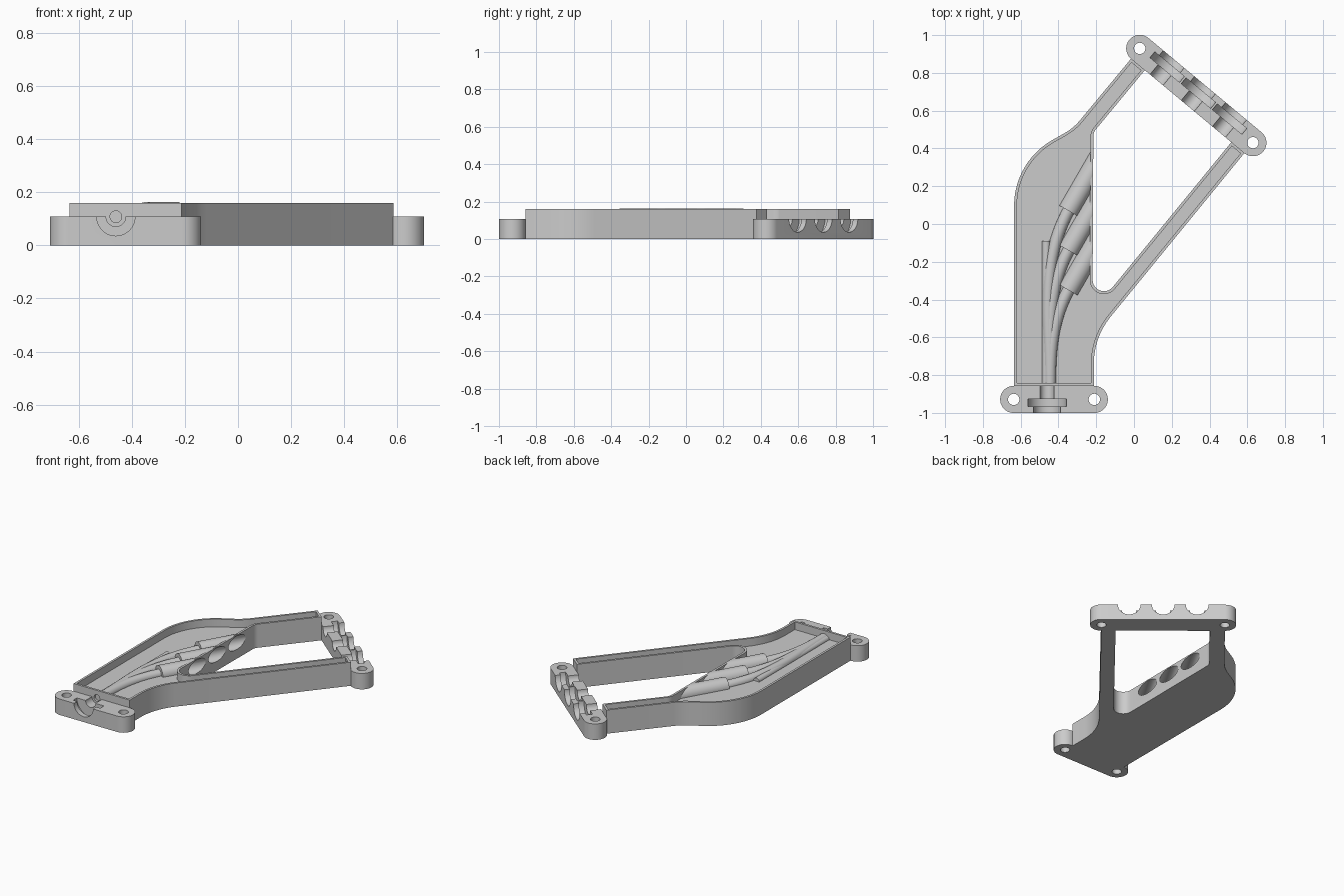
import bpy, bmesh, math
from mathutils import Vector

if "Cube" in bpy.data.objects:
    bpy.data.objects.remove(bpy.data.objects["Cube"], do_unlink=True)

grey = bpy.data.materials.new("plain grey")
grey.use_nodes = True
COLOUR = (0.6, 0.6, 0.6, 1)
grey.diffuse_color = COLOUR
grey.node_tree.nodes["Principled BSDF"].inputs["Base Color"].default_value = COLOUR

SPLIT = 0.108   # height of the parting plane
TOP = 0.16      # height of the rim


def add(name, bm):
    bmesh.ops.recalc_face_normals(bm, faces=bm.faces)
    mesh = bpy.data.meshes.new(name)
    bm.to_mesh(mesh)
    bm.free()
    mesh.materials.append(grey)
    obj = bpy.data.objects.new(name, mesh)
    bpy.context.collection.objects.link(obj)
    return obj


def select(obj):
    bpy.ops.object.select_all(action="DESELECT")
    obj.select_set(True)
    bpy.context.view_layer.objects.active = obj


def smooth(obj):
    select(obj)
    bpy.ops.object.shade_smooth_by_angle(angle=math.radians(30))


def rounded(corners, steps=12):
    """Closed outline with an arc of the given radius at each corner."""
    out = []
    for i, (x, y, r) in enumerate(corners):
        p = Vector((x, y, 0))
        if r == 0:
            out.append(p)
            continue
        before, after = corners[i - 1], corners[(i + 1) % len(corners)]
        d1 = (Vector((before[0], before[1], 0)) - p).normalized()
        d2 = (Vector((after[0], after[1], 0)) - p).normalized()
        half = d1.angle(d2) / 2
        centre = p + (d1 + d2).normalized() * r / math.sin(half)
        v1 = (p + d1 * r / math.tan(half) - centre).normalized()
        v2 = (p + d2 * r / math.tan(half) - centre).normalized()
        out += [centre + v1.slerp(v2, k / steps).normalized() * r for k in range(steps + 1)]
    return out


def top_verts(geom):
    return [v for v in geom if isinstance(v, bmesh.types.BMVert)]


def extrude(outline, height):
    """Prism on the ground; returns the bmesh and its top face."""
    bm = bmesh.new()
    base = bm.faces.new([bm.verts.new(p) for p in outline])
    ext = bmesh.ops.extrude_face_region(bm, geom=[base], use_keep_orig=True)["geom"]
    bmesh.ops.translate(bm, verts=top_verts(ext), vec=(0, 0, height))
    bmesh.ops.recalc_face_normals(bm, faces=bm.faces)
    return bm, next(f for f in ext if isinstance(f, bmesh.types.BMFace))


def rod(p0, p1, r):
    """Cylinder between two points."""
    p0, p1 = Vector(p0), Vector(p1)
    bm = bmesh.new()
    bmesh.ops.create_cone(bm, cap_ends=True, segments=40, radius1=r, radius2=r,
                          depth=(p1 - p0).length)
    turn = (p1 - p0).to_track_quat("Z", "Y").to_matrix()
    bmesh.ops.rotate(bm, verts=bm.verts, matrix=turn)
    bmesh.ops.translate(bm, verts=bm.verts, vec=(p0 + p1) / 2)
    return bm


def cut(obj, p0, p1, r):
    """Bore a round hole through an object."""
    cutter = add("cutter", rod(p0, p1, r))
    cutter.hide_render = True
    mod = obj.modifiers.new("bore", "BOOLEAN")
    mod.operation, mod.solver, mod.object = "DIFFERENCE", "EXACT", cutter
    select(obj)
    bpy.ops.object.modifier_apply(modifier=mod.name)
    bpy.data.objects.remove(cutter, do_unlink=True)


def flange(name, centre, along, out, span, ports):
    """Capsule plate with two screw holes and stepped half-round ports."""
    c, a, o = Vector(centre), Vector(along).normalized(), Vector(out).normalized()
    w = 0.0715
    signs = ((-1, -1), (1, -1), (1, 1), (-1, 1))
    pts = [c + a * s * (span + w) + o * t * w for s, t in signs]
    obj = add(name, extrude(rounded([(p.x, p.y, w - 0.0005) for p in pts]), SPLIT)[0])
    for s in (-1, 1):
        p = c + a * span * s
        cut(obj, p - Vector((0, 0, 0.1)), p + Vector((0, 0, 0.3)), 0.03)
    for offset, bore in ports:
        p = c + a * offset + Vector((0, 0, SPLIT))
        for start, end, r in ((-0.1, 0.02, bore), (-0.003, 0.037, 0.102), (0.03, 0.1, 0.072)):
            cut(obj, p + o * start, p + o * end, r)
    smooth(obj)


# Tray with two arms: the top face is inset and sunk to leave a thin rim
corners = [
    (-0.635, -0.857, 0), (-0.635, 0.33, 0.4), (-0.32, 0.508, 0.3),
    (-0.015, 0.876, 0), (0.058, 0.815, 0), (-0.215, 0.485, 0.06),
    (-0.22, -0.465, 0.06), (0.516, 0.434, 0), (0.585, 0.376, 0),
    (-0.213, -0.60, 0.4), (-0.213, -0.857, 0),
]
bm, top = extrude(rounded(corners), TOP)
bmesh.ops.inset_region(bm, faces=[top], thickness=0.015, use_even_offset=True)
sunk = bmesh.ops.extrude_discrete_faces(bm, faces=[top])["faces"]
bmesh.ops.translate(bm, verts=sunk[0].verts[:], vec=(0, 0, SPLIT - TOP))
tray = add("tray", bm)
cut(tray, (-0.46, -0.9, SPLIT), (-0.46, -0.8, SPLIT), 0.022)

# Outlet sleeves, trimmed flush with the inner wall and bored
axis = Vector((0.5, 0.866, 0))
starts = [Vector((-0.347, y, SPLIT)) for y in (0.07, -0.14, -0.35)]
for i, p in enumerate(starts):
    bm = rod(p, p + axis * 0.45, 0.055)
    cap = bmesh.ops.bisect_plane(bm, geom=bm.verts[:] + bm.edges[:] + bm.faces[:],
                                 plane_co=(-0.221, 0, 0), plane_no=(1, 0, 0),
                                 clear_outer=True)["geom_cut"]
    bmesh.ops.contextual_create(bm, geom=[e for e in cap if isinstance(e, bmesh.types.BMEdge)])
    sleeve = add(f"outlet_sleeve_{i + 1}", bm)
    for part in (sleeve, tray):
        cut(part, p + axis * 0.06, p + axis * 0.42, 0.045)
    smooth(sleeve)
smooth(tray)

# Curved feed pipes from the inlet to each sleeve
for i, p in enumerate(starts):
    curve = bpy.data.curves.new(f"feed_pipe_{i + 1}", "CURVE")
    curve.dimensions = "3D"
    curve.bevel_depth, curve.bevel_resolution = 0.032, 6
    curve.resolution_u, curve.use_fill_caps = 24, True
    spline = curve.splines.new("BEZIER")
    spline.bezier_points.add(1)
    begin, end = Vector((-0.445, -0.842, SPLIT)), p + axis * 0.02
    reach = (end - begin).length * 0.36
    for knot, co, way in zip(spline.bezier_points, (begin, end), (Vector((0, 1, 0)), axis)):
        knot.handle_left_type = knot.handle_right_type = "FREE"
        knot.co = co
        knot.handle_left, knot.handle_right = co - way * reach, co + way * reach
    curve.materials.append(grey)
    pipe = bpy.data.objects.new(curve.name, curve)
    bpy.context.collection.objects.link(pipe)
    select(pipe)
    bpy.ops.object.convert(target="MESH")
    smooth(bpy.context.view_layer.objects.active)

# Straight blind pipe beside them
smooth(add("straight_pipe", rod((-0.465, -0.842, SPLIT), (-0.465, -0.09, SPLIT), 0.022)))

# End flanges
flange("inlet_flange", (-0.4235, -0.9285, 0), (1, 0, 0), (0, -1, 0), 0.2135,
       [(-0.0365, 0.037)])
flange("outlet_flange", (0.33, 0.68, 0), (0.6, -0.5, 0), (0.5, 0.6, 0), 0.39,
       [(k * 0.215, 0.045) for k in (-1, 0, 1)])
